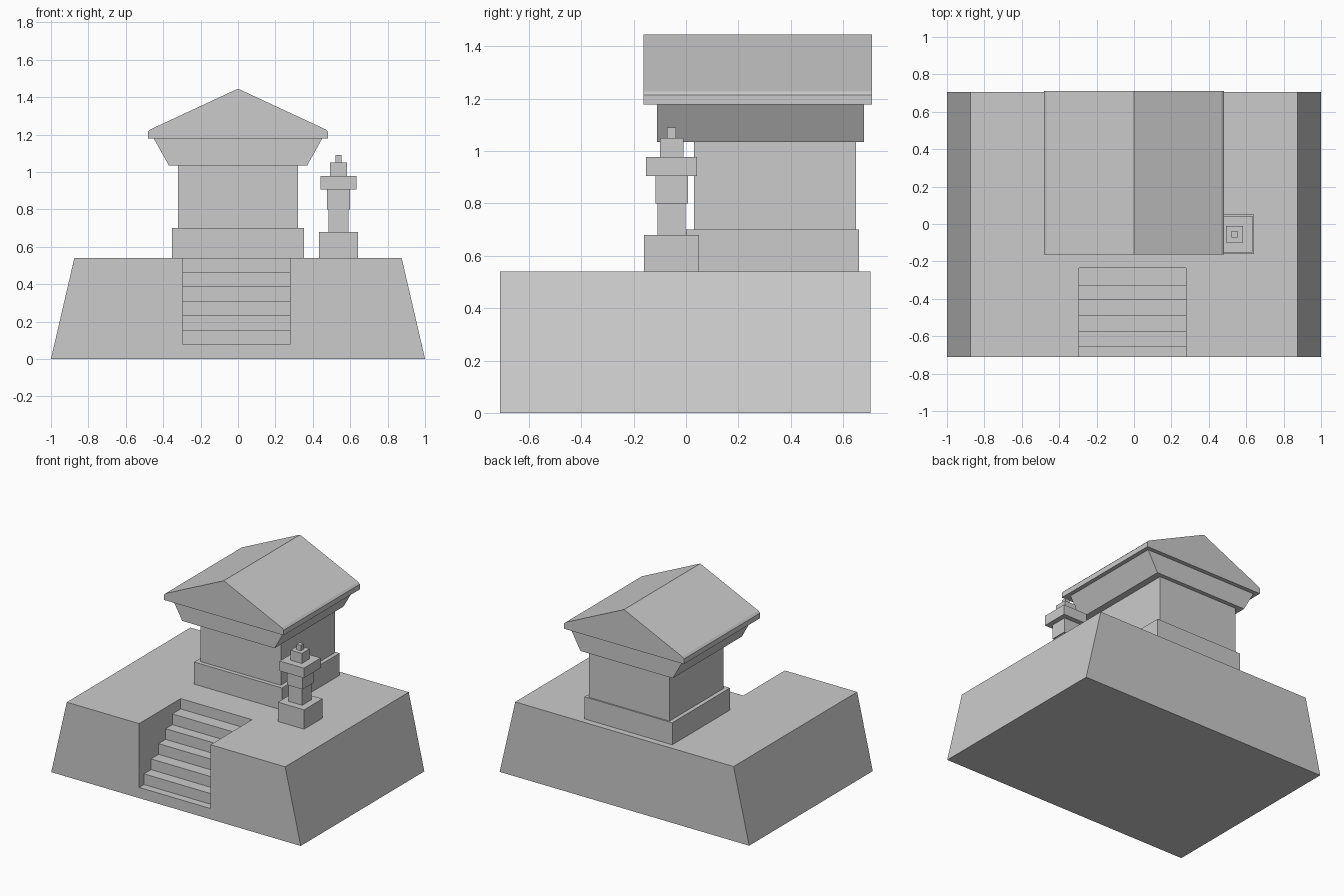
import bpy

default_cube = bpy.data.objects.get("Cube")
if default_cube:
    bpy.data.objects.remove(default_cube, do_unlink=True)

# One plain stone colour for everything
GREY = (0.6, 0.6, 0.6, 1)
stone = bpy.data.materials.new("light grey stone")
stone.use_nodes = True
stone.diffuse_color = GREY
stone.node_tree.nodes["Principled BSDF"].inputs["Base Color"].default_value = GREY


def extrude(name, profile, start, end, axis="y"):
    """Extrude a closed profile: (x, z) points along y, or (y, z) points along x."""
    n = len(profile)
    verts = []
    for d in (start, end):
        verts += [(a, d, z) if axis == "y" else (d, a, z) for a, z in profile]
    faces = [tuple(range(n)), tuple(range(2 * n - 1, n - 1, -1))]
    faces += [((i + 1) % n, i, n + i, n + (i + 1) % n) for i in range(n)]
    area = sum(profile[i - 1][0] * profile[i][1] - profile[i][0] * profile[i - 1][1]
               for i in range(n))
    # Keep every face pointing outwards
    if (area < 0) == (axis == "y"):
        faces = [f[::-1] for f in faces]
    mesh = bpy.data.meshes.new(name)
    mesh.from_pydata(verts, [], faces)
    mesh.materials.append(stone)
    obj = bpy.data.objects.new(name, mesh)
    bpy.context.collection.objects.link(obj)
    return obj


def symmetric(name, half, start, end):
    """Mirror the right half of a profile, listed bottom to top, and extrude it."""
    left = [(-x, z) for x, z in reversed(half) if x > 0]
    return extrude(name, half + left, start, end)


def block(name, x, y, half_x, half_y, z0, z1):
    corners = [(x - half_x, z0), (x + half_x, z0), (x + half_x, z1), (x - half_x, z1)]
    return extrude(name, corners, y - half_y, y + half_y)


# Sloped platform with a recessed staircase cut from its front
platform = symmetric("platform", [(1, 0), (0.875, 0.54)], -0.71, 0.705)
risers = [-0.655, -0.575, -0.488, -0.407, -0.33, -0.235]
rise = 0.0775
steps = [(-0.8, rise)]
for i, y in enumerate(risers):
    steps.append((y, rise * (i + 1)))
    steps.append((y, rise * (i + 2) if i < 5 else 0.7))
steps.append((-0.8, 0.7))
cutter = extrude("stair_cutter", steps, -0.295, 0.277, axis="x")
cutter.hide_render = True
cut = platform.modifiers.new("stairs", "BOOLEAN")
cut.operation = "DIFFERENCE"
cut.solver = "EXACT"
cut.object = cutter
bpy.context.view_layer.objects.active = platform
bpy.ops.object.modifier_apply(modifier=cut.name)
bpy.data.objects.remove(cutter, do_unlink=True)

# Shrine house
block("house_plinth", 0, 0.33, 0.352, 0.33, 0.54, 0.70)
block("house_walls", 0, 0.34, 0.322, 0.31, 0.70, 1.035)
symmetric("cornice", [(0.37, 1.035), (0.45, 1.178)], -0.11, 0.68)
symmetric("gable_roof", [(0.48, 1.178), (0.48, 1.215), (0.467, 1.228), (0, 1.445)],
          -0.163, 0.71)

# Stone lantern, stacked from square blocks: half width, bottom, top
tiers = [
    ("lantern_base", 0.105, 0.54, 0.68),
    ("lantern_post", 0.054, 0.68, 0.80),
    ("lantern_body", 0.062, 0.80, 0.905),
    ("lantern_cap", 0.097, 0.905, 0.977),
    ("lantern_crown", 0.045, 0.977, 1.05),
    ("lantern_finial", 0.017, 1.05, 1.09),
]
for name, half, z0, z1 in tiers:
    block(name, 0.537, -0.055, half, half, z0, z1)
